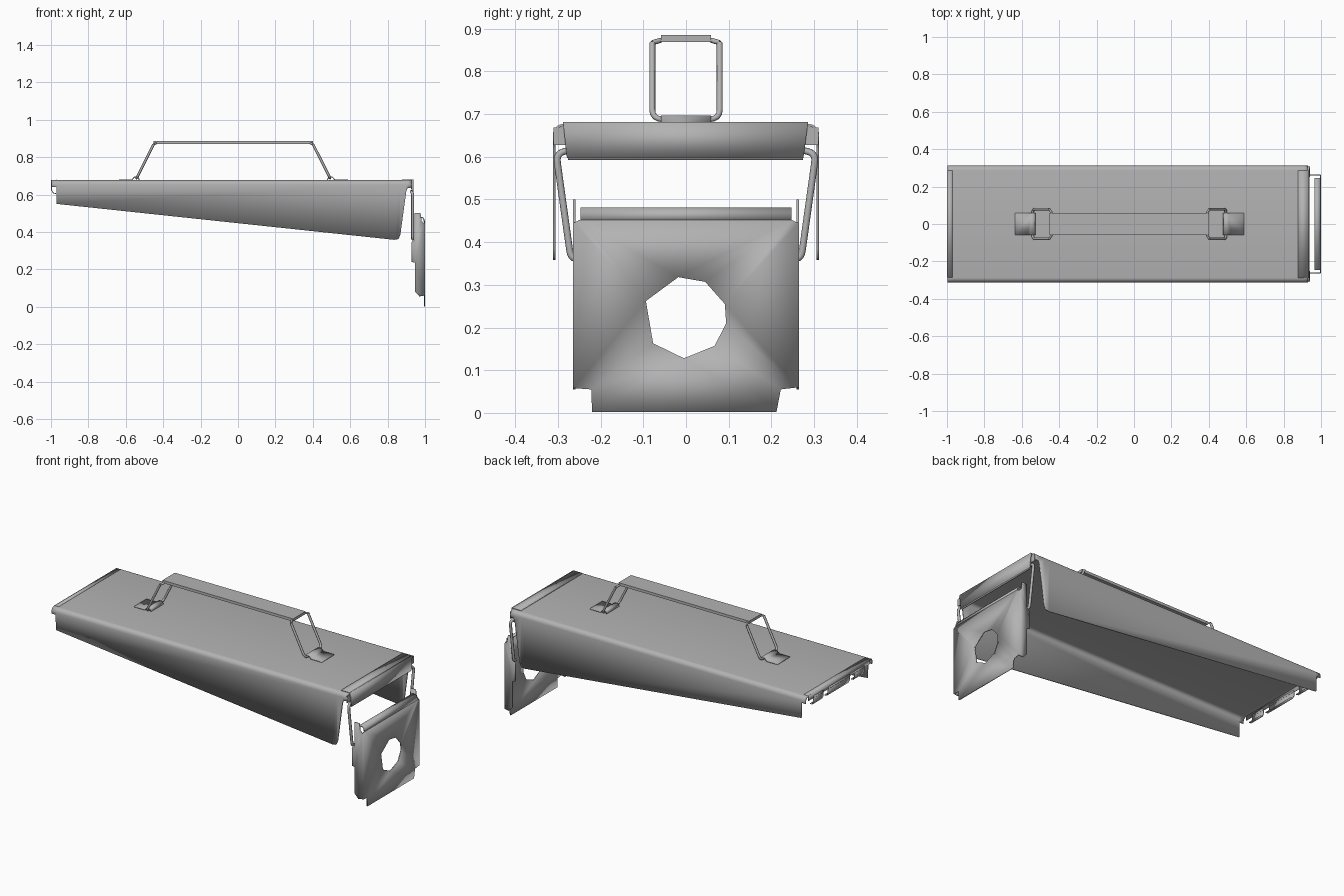
import bpy, bmesh
from math import sin, cos, pi
from mathutils import Vector

if "Cube" in bpy.data.objects:
    bpy.data.objects.remove(bpy.data.objects["Cube"])

steel = bpy.data.materials.new("grey steel")
steel.use_nodes = True
grey = (0.45, 0.45, 0.45, 1)
steel.diffuse_color = grey
steel.node_tree.nodes["Principled BSDF"].inputs["Base Color"].default_value = grey


def finish(name, bm, thick=0, offset=-1):
    bmesh.ops.recalc_face_normals(bm, faces=bm.faces)
    mesh = bpy.data.meshes.new(name)
    bm.to_mesh(mesh)
    bm.free()
    obj = bpy.data.objects.new(name, mesh)
    bpy.context.collection.objects.link(obj)
    mesh.materials.append(steel)
    if thick:
        mod = obj.modifiers.new("sheet", "SOLIDIFY")
        mod.thickness, mod.offset = thick, offset
    bpy.ops.object.select_all(action='DESELECT')
    obj.select_set(True)
    bpy.context.view_layer.objects.active = obj
    bpy.ops.object.shade_smooth_by_angle(angle=0.6)
    return obj


def grid(name, rows, thick):
    """Sheet through equal rows of points."""
    bm = bmesh.new()
    rows = [[bm.verts.new(p) for p in row] for row in rows]
    for a, b in zip(rows, rows[1:]):
        for i in range(len(a) - 1):
            bm.faces.new((a[i], a[i + 1], b[i + 1], b[i]))
    return finish(name, bm, thick, 0)


def bent_strip(name, profile, half, thick=0.006, mid=0):
    """Folded strip: xz profile swept across y."""
    return grid(name, [[(x, mid + s * half, z) for x, z in profile] for s in (-1, 1)], thick)


def box(name, lo, hi):
    bm = bmesh.new()
    bmesh.ops.create_cube(bm, size=1)
    for v in bm.verts:
        v.co = [(l + h) / 2 + c * (h - l) for l, h, c in zip(lo, hi, v.co)]
    return finish(name, bm)


def flat_sheet(name, loops, place, thick):
    """Flat outline with optional holes."""
    bm = bmesh.new()
    for loop in loops:
        vs = [bm.verts.new(place(*p)) for p in loop]
        for a, b in zip(vs, vs[1:] + vs[:1]):
            bm.edges.new((a, b))
    bmesh.ops.triangle_fill(bm, edges=bm.edges[:], use_beauty=True)
    return finish(name, bm, thick, 0)


def wire(name, points, radius, bend=0.025):
    """Round wire with softened corners."""
    pts = [Vector(p) for p in points]
    path = [pts[0]]
    for a, b, c in zip(pts, pts[1:], pts[2:]):
        p = b + (a - b).normalized() * min(bend, (a - b).length / 2)
        q = b + (c - b).normalized() * min(bend, (c - b).length / 2)
        for i in range(5):
            t = i / 4
            path.append(p * (1 - t) ** 2 + b * 2 * t * (1 - t) + q * t * t)
    path.append(pts[-1])
    curve = bpy.data.curves.new(name, 'CURVE')
    curve.dimensions = '3D'
    curve.bevel_depth, curve.bevel_resolution, curve.use_fill_caps = radius, 2, True
    spline = curve.splines.new('POLY')
    spline.points.add(len(path) - 1)
    for sp, p in zip(spline.points, path):
        sp.co = (*p, 1)
    curve.materials.append(steel)
    obj = bpy.data.objects.new(name, curve)
    bpy.context.collection.objects.link(obj)
    return obj


# Lid: rounded channel whose side skirts deepen toward the latch end
W, TOP, R = 0.309, 0.674, 0.022
arc = [(W - R + R * sin(a), TOP - R + R * cos(a)) for a in (i * pi / 10 for i in range(6))]
stations = [(-0.998, 0.64), (-0.971, 0.64), (-0.97, 0.55), (0.835, 0.358),
            (0.858, 0.362), (0.868, 0.385), (0.9, 0.62), (0.907, 0.635), (0.93, 0.637)]
rows = []
for x, low in stations:
    half = arc + [(W, low)]
    rows.append([(x, -y, z) for y, z in reversed(half)] + [(x, y, z) for y, z in half])
grid("lid", rows, 0.006)

# Latch end: cover strip folded over the lid edge, with corner lips
flat_sheet("cover_top", [[(0.877, -0.288), (0.932, -0.288), (0.932, 0.285), (0.877, 0.285)]],
           lambda x, y: (x, y, 0.679), 0.005)
flat_sheet("cover_front", [[(-0.288, 0.681), (0.286, 0.681), (0.275, 0.597), (-0.279, 0.597)]],
           lambda y, z: (0.935, y, z), 0.006)
wire("cover_rolled_edge", [(0.932, -0.277, 0.597), (0.932, 0.274, 0.597)], 0.005)
for side, s in (("left", 1), ("right", -1)):
    y0, y1 = sorted((s * 0.27, s * 0.31))
    box("corner_lip_" + side, (0.926, y0, 0.627), (0.931, y1, 0.668))

# Far end: folded lip and hinge tabs
bent_strip("hinge_lip", [(-0.97, 0.677), (-0.997, 0.675), (-0.997, 0.648)], 0.285, 0.005)
for mid, half in ((0.19, 0.045), (0, 0.1), (-0.19, 0.045)):
    bent_strip("hinge_tab", [(-0.997, 0.66), (-0.997, 0.625), (-0.988, 0.608), (-0.974, 0.606)],
               half, 0.005, mid)

# Carry handle: grip, wire links and riveted brackets
box("handle_grip", (-0.452, -0.058, 0.869), (0.4, 0.058, 0.885))
for side, s, c in (("rear", -1, -0.025), ("front", 1, -0.025)):
    top, low, end = c + s * 0.427, c + s * 0.517, c + s * 0.612
    wire("handle_link_" + side,
         [(top, -0.079, 0.867), (low, -0.079, 0.688), (low, 0.079, 0.688), (top, 0.079, 0.867)], 0.007)
    for y in (-0.079, 0.079):
        wire("handle_link_end_" + side, [(top, y, 0.867), (top - s * 0.012, y * 0.75, 0.873)], 0.006)
    bent_strip("handle_bracket_" + side,
               [(end, 0.679), (low + s * 0.025, 0.679), (low + s * 0.012, 0.694),
                (low - s * 0.008, 0.694), (low - s * 0.014, 0.679)], 0.058, 0.005)

# Latch plate: face with a round opening and narrow bottom tab
outline = [(-0.22, 0.002), (0.212, 0.002), (0.222, 0.055), (0.263, 0.06), (0.263, 0.445),
           (0.248, 0.452), (-0.25, 0.452), (-0.263, 0.445), (-0.263, 0.058), (-0.222, 0.055)]
opening = [(-0.018, 0.318), (0.045, 0.307), (0.091, 0.255), (0.094, 0.21), (0.067, 0.157),
           (-0.005, 0.128), (-0.077, 0.163), (-0.094, 0.262)]
flat_sheet("latch_plate", [outline, opening], lambda y, z: (0.997, y, z), 0.006)
bent_strip("latch_plate_rolled_top",
           [(0.997, 0.452), (0.994, 0.468), (0.985, 0.478), (0.965, 0.478)], 0.247)
flange = [(0.997, 0.06), (0.997, 0.445), (0.982, 0.46), (0.976, 0.5), (0.945, 0.5),
          (0.945, 0.36), (0.928, 0.345), (0.928, 0.24), (0.947, 0.235), (0.947, 0.08), (0.97, 0.055)]
for side, s in (("left", 1), ("right", -1)):
    flat_sheet("latch_flange_" + side, [flange], lambda x, z: (x, s * 0.262, z), 0.006)

# Latch wire: bail from the cover edge down to both flanges
half = [(0.934, 0.25, 0.362), (0.934, 0.27, 0.362), (0.934, 0.304, 0.606), (0.926, 0.275, 0.616)]
wire("latch_bail", half + [(x, -y, z) for x, y, z in reversed(half)], 0.008, 0.02)
